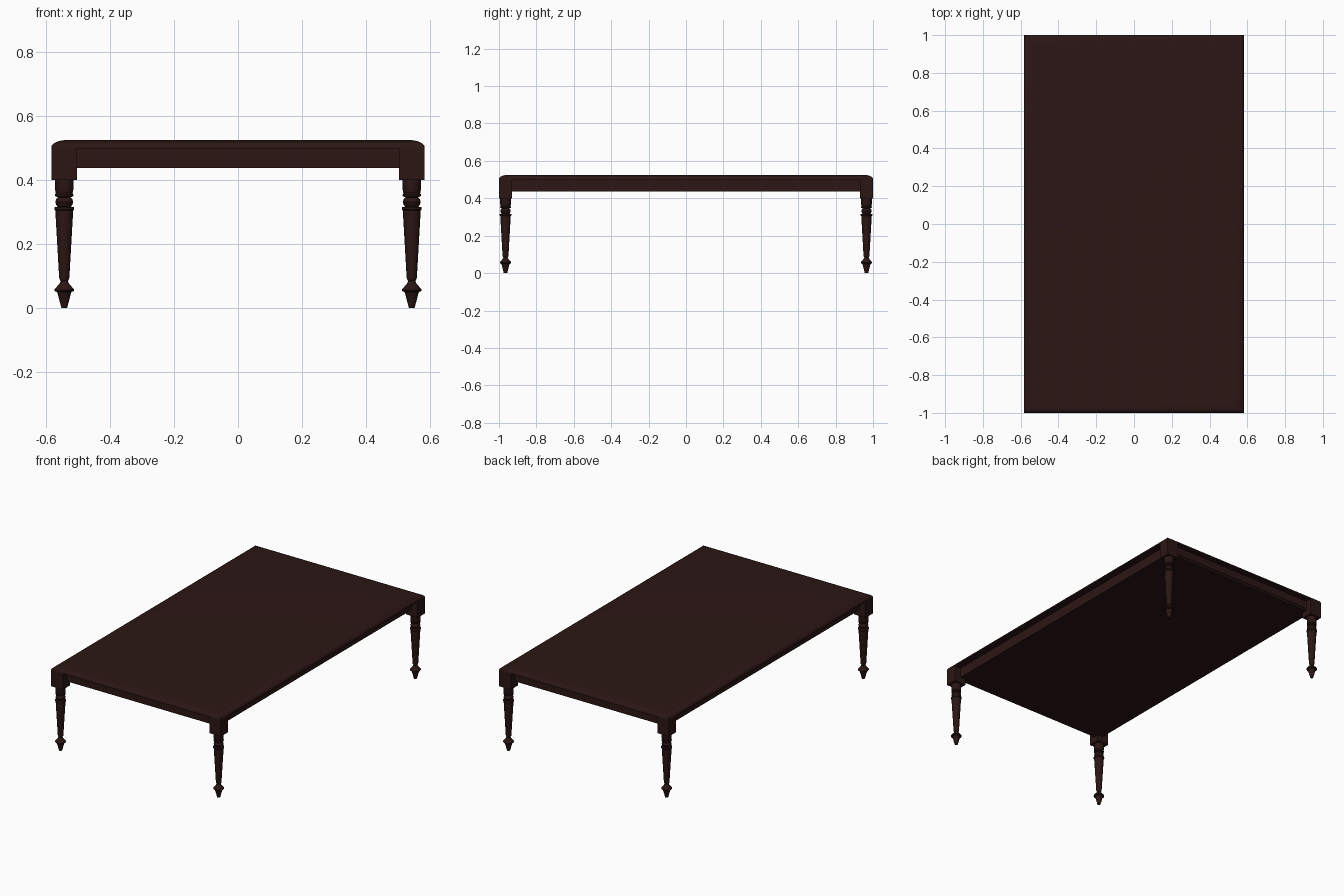
import bpy, bmesh, math

if "Cube" in bpy.data.objects:
    bpy.data.objects.remove(bpy.data.objects["Cube"])

mat = bpy.data.materials.new("dark_wood")
mat.diffuse_color = (0.024, 0.008, 0.007, 1)
mat.use_nodes = True
mat.node_tree.nodes["Principled BSDF"].inputs["Base Color"].default_value = mat.diffuse_color

HX, HY = 0.583, 1.0


def finish(name, bm, smooth=True):
    bmesh.ops.recalc_face_normals(bm, faces=bm.faces)
    me = bpy.data.meshes.new(name)
    bm.to_mesh(me)
    bm.free()
    ob = bpy.data.objects.new(name, me)
    bpy.context.collection.objects.link(ob)
    me.materials.append(mat)
    if smooth:
        bpy.ops.object.select_all(action='DESELECT')
        ob.select_set(True)
        bpy.context.view_layer.objects.active = ob
        bpy.ops.object.shade_smooth_by_angle(angle=math.radians(30))
    return ob


def box(name, x0, x1, y0, y1, z0, z1):
    bm = bmesh.new()
    bmesh.ops.create_cube(bm, size=1)
    for v in bm.verts:
        v.co = ((x0 + x1) / 2 + v.co.x * (x1 - x0),
                (y0 + y1) / 2 + v.co.y * (y1 - y0),
                (z0 + z1) / 2 + v.co.z * (z1 - z0))
    return finish(name, bm, False)


# Table top: stacked rectangles following a quarter-ellipse edge, mitred corners
bm = bmesh.new()
levels = [(0, 0.499)]
for i in range(9):
    a = math.pi / 2 * i / 8
    levels.append((0.05 * (1 - math.cos(a)), 0.503 + 0.022 * math.sin(a)))
rings = []
for inset, z in levels:
    x, y = HX - inset, HY - inset
    rings.append([bm.verts.new((sx * x, sy * y, z))
                  for sx, sy in ((-1, -1), (1, -1), (1, 1), (-1, 1))])
for a, b in zip(rings, rings[1:]):
    for i in range(4):
        j = (i + 1) % 4
        bm.faces.new((a[i], a[j], b[j], b[i]))
bm.faces.new(rings[0])
bm.faces.new(rings[-1])
finish("table_top", bm)

# Recessed apron rails on all four sides, closed underneath by a panel
RX, RY, T = 0.54, 0.965, 0.025
for s, side in ((-1, "front"), (1, "back")):
    box(side + "_rail", -RX, RX, *sorted((s * RY, s * (RY - T))), 0.45, 0.5)
for s, side in ((-1, "left"), (1, "right")):
    box(side + "_rail", *sorted((s * RX, s * (RX - T))), -RY, RY, 0.437, 0.5)
box("under_panel", -RX + 0.004, RX - 0.004, -RY + 0.004, RY - 0.004, 0.437, 0.45)

# Turned leg profile (radius, height) from tip to block
profile = [(0, 0), (0.009, 0), (0.021, 0.046), (0.023, 0.05), (0.030, 0.053),
           (0.031, 0.057), (0.027, 0.062), (0.016, 0.075), (0.011, 0.084),
           (0.015, 0.090), (0.016, 0.095), (0.028, 0.305), (0.031, 0.308),
           (0.031, 0.315), (0.020, 0.317), (0.025, 0.322), (0.028, 0.331),
           (0.025, 0.341), (0.020, 0.346), (0.028, 0.349), (0.029, 0.354),
           (0.026, 0.359), (0.028, 0.363), (0.029, 0.402)]


def leg(name, cx, cy):
    bm = bmesh.new()
    vs = [bm.verts.new((cx + r, cy, z)) for r, z in profile]
    es = [bm.edges.new(p) for p in zip(vs, vs[1:])]
    bmesh.ops.spin(bm, geom=vs + es, cent=(cx, cy, 0), axis=(0, 0, 1),
                   angle=2 * math.pi, steps=24)
    bmesh.ops.remove_doubles(bm, verts=bm.verts, dist=1e-5)
    finish(name, bm)


# Four legs with square corner blocks
for sx, lr in ((-1, "left"), (1, "right")):
    for sy, fb in ((-1, "front"), (1, "back")):
        leg(f"{fb}_{lr}_leg", sx * 0.543, sy * 0.965)
        box(f"{fb}_{lr}_block", *sorted((sx * 0.503, sx * HX)),
            *sorted((sy * 0.93, sy * HY)), 0.4, 0.501)
